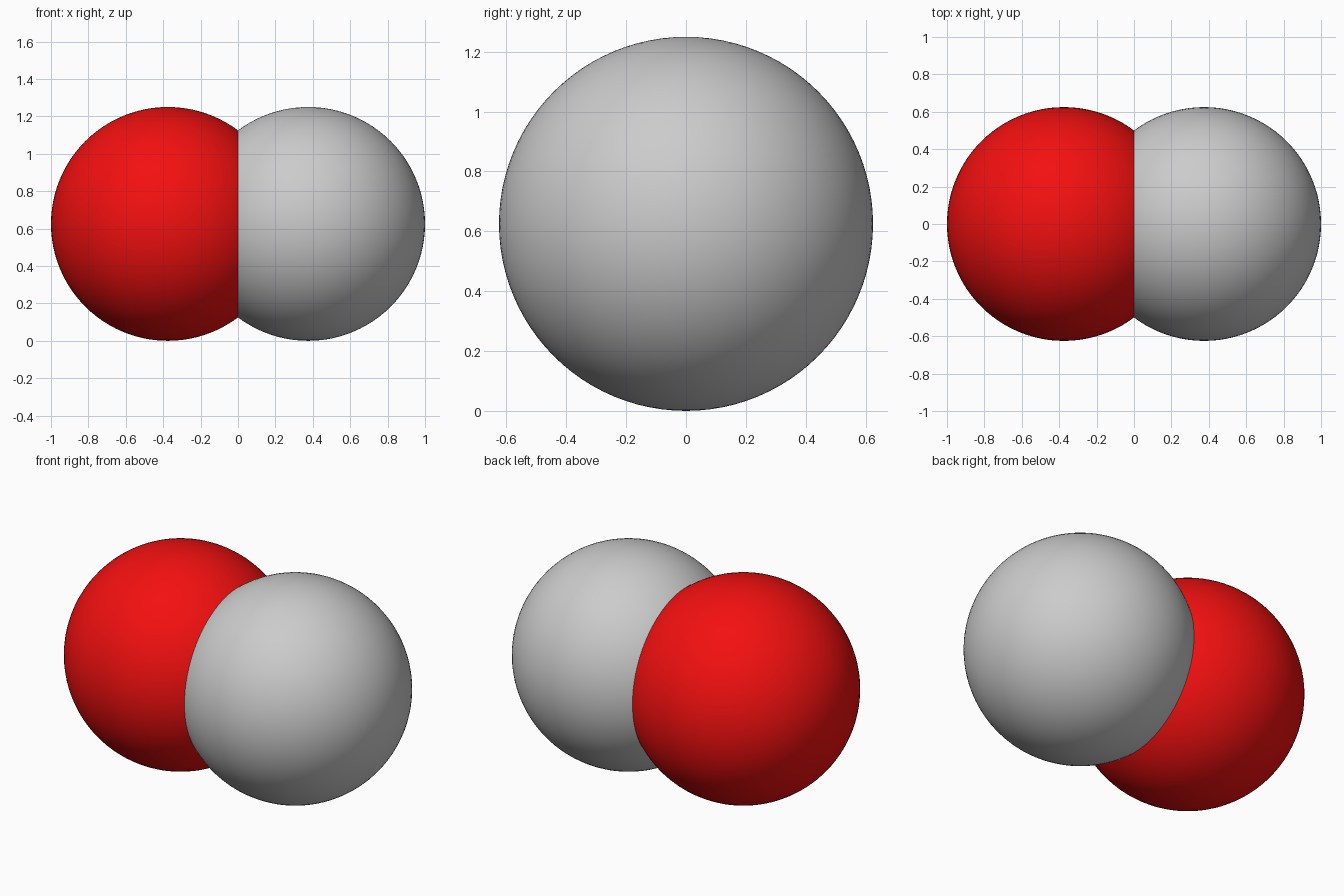
import bpy

if "Cube" in bpy.data.objects:
    bpy.data.objects.remove(bpy.data.objects["Cube"])

RADIUS = 0.625
OFFSET = 0.375


def ball(name, x, color=None):
    bpy.ops.mesh.primitive_uv_sphere_add(
        segments=96, ring_count=48, radius=RADIUS, location=(x, 0, RADIUS))
    obj = bpy.context.object
    obj.name = name
    bpy.ops.object.shade_smooth()
    if color:
        mat = bpy.data.materials.new(name + "_paint")
        mat.diffuse_color = color
        mat.use_nodes = True
        mat.node_tree.nodes["Principled BSDF"].inputs["Base Color"].default_value = mat.diffuse_color
        obj.data.materials.append(mat)
    return obj


# Two equal balls overlapping at the centre plane
ball("red_ball", -OFFSET, (0.9, 0.005, 0.005, 1))
ball("grey_ball", OFFSET)
